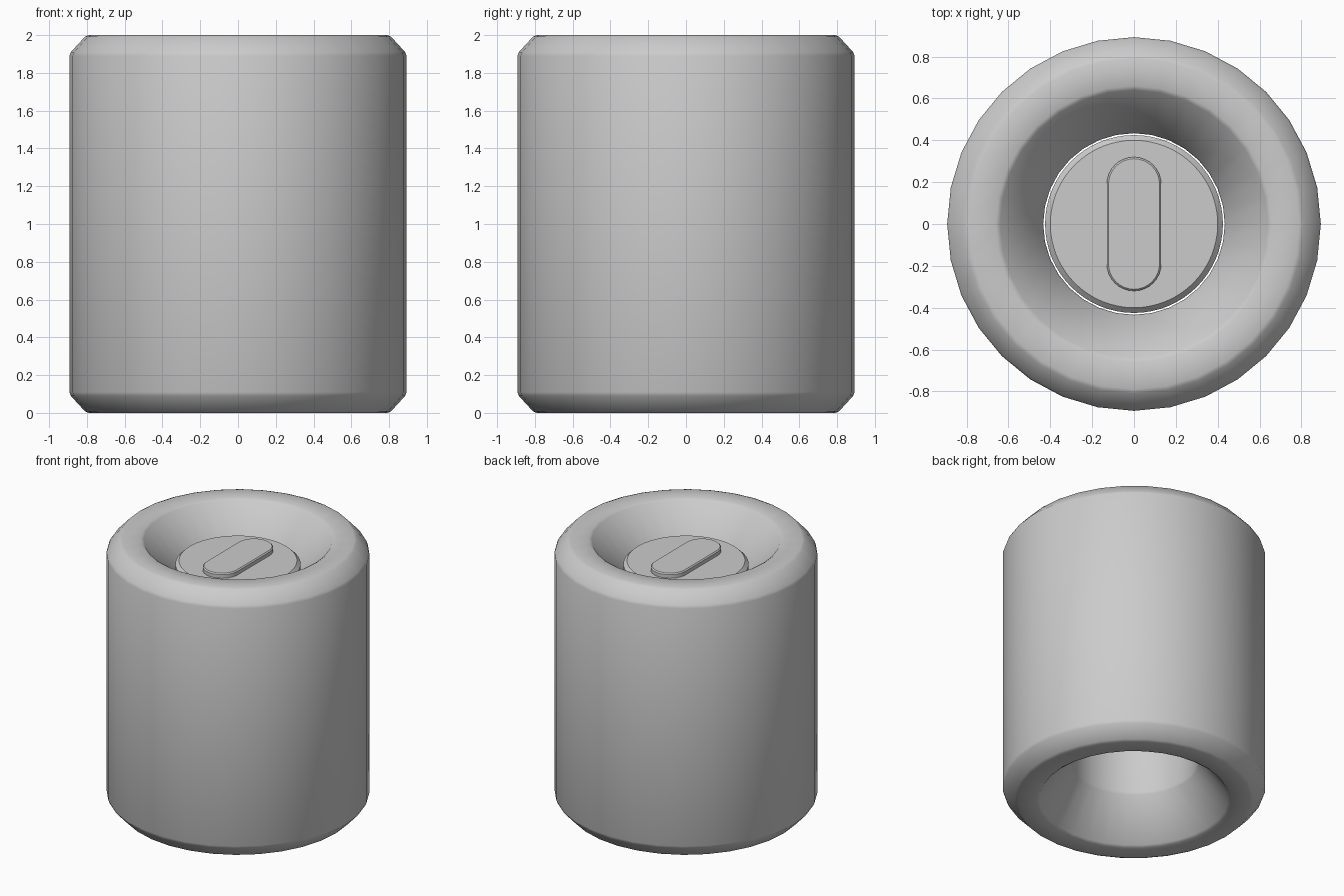
import bpy, bmesh, math

if "Cube" in bpy.data.objects:
    bpy.data.objects.remove(bpy.data.objects["Cube"])


def finish(name, bm, angle=30):
    bmesh.ops.recalc_face_normals(bm, faces=bm.faces[:])
    mesh = bpy.data.meshes.new(name)
    bm.to_mesh(mesh)
    bm.free()
    ob = bpy.data.objects.new(name, mesh)
    bpy.context.collection.objects.link(ob)
    bpy.ops.object.select_all(action='DESELECT')
    ob.select_set(True)
    bpy.context.view_layer.objects.active = ob
    bpy.ops.object.shade_smooth_by_angle(angle=math.radians(angle))
    return ob


def loft(name, loops, closed=False, angle=30):
    """Skin a stack of matching point loops; cap the ends unless closed."""
    bm = bmesh.new()
    rings = [[bm.verts.new(p) for p in loop] for loop in loops]
    pairs = list(zip(rings, rings[1:]))
    if closed:
        pairs.append((rings[-1], rings[0]))
    for a, b in pairs:
        n = len(a)
        for i in range(n):
            j = (i + 1) % n
            bm.faces.new((a[i], a[j], b[j], b[i]))
    if not closed:
        bm.faces.new(rings[0])
        bm.faces.new(rings[-1])
    return finish(name, bm, angle)


def circle(r, z, n):
    return [(r * math.cos(2 * math.pi * i / n), r * math.sin(2 * math.pi * i / n), z)
            for i in range(n)]


def capsule(r, half_straight, z, n=16):
    pts = []
    for start, y in ((0, half_straight), (math.pi, -half_straight)):
        for i in range(n + 1):
            a = start + math.pi * i / n
            pts.append((r * math.cos(a), y + r * math.sin(a), z))
    return pts


# Tubular body: chamfered outside, funnel at each end, with softened corners
upper = [(0.434, 1.69), (0.44, 1.71), (0.64, 1.988), (0.66, 2.0),
         (0.79, 2.0), (0.81, 1.992), (0.885, 1.91), (0.893, 1.89)]
lower = [(r, 2 - z) for r, z in reversed(upper)]
loft("body", [circle(r, z, 32) for r, z in upper + lower], closed=True, angle=60)

# Plug floating in the bore with a narrow gap
plug = [(0.40, 1.40), (0.425, 1.425), (0.425, 1.81), (0.40, 1.835)]
loft("plug", [circle(r, z, 64) for r, z in plug])

# Raised oblong key on the plug
key = [(0.13, 1.82), (0.13, 1.862), (0.122, 1.87)]
loft("key", [capsule(r, 0.19, z) for r, z in key])
